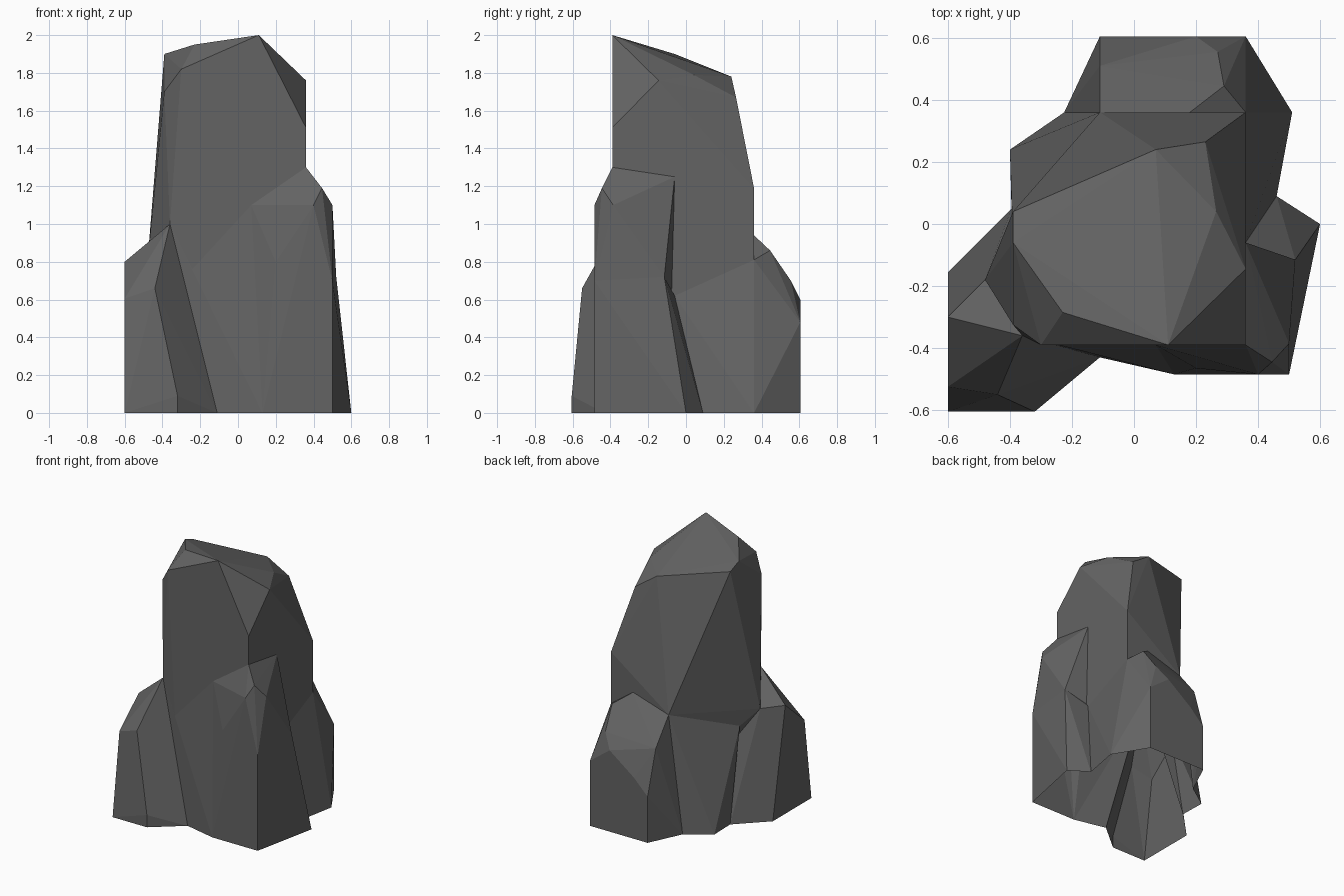
import bpy, bmesh
from mathutils import Vector as V

if "Cube" in bpy.data.objects:
    bpy.data.objects.remove(bpy.data.objects["Cube"])

stone = bpy.data.materials.new("dark grey stone")
stone.diffuse_color = (0.125, 0.125, 0.125, 1)
stone.use_nodes = True
stone.node_tree.nodes["Principled BSDF"].inputs["Base Color"].default_value = stone.diffuse_color


def chunk(name, foot, crown, core=0):
    """Faceted boulder: hull of a ground outline, its upper corners and a core axis."""
    pts = [V((x, y, 0)) for x, y in foot] + [V(p) for p in crown]
    pts += [V((0, 0, 0)), V((0, 0, core))]
    bm = bmesh.new()
    for p in pts:
        bm.verts.new(p)
    bmesh.ops.convex_hull(bm, input=bm.verts)
    bmesh.ops.delete(bm, geom=[v for v in bm.verts if not v.link_faces], context="VERTS")
    bmesh.ops.recalc_face_normals(bm, faces=bm.faces)
    me = bpy.data.meshes.new(name)
    bm.to_mesh(me)
    bm.free()
    me.materials.append(stone)
    ob = bpy.data.objects.new(name, me)
    bpy.context.collection.objects.link(ob)
    return ob


# corners shared by neighbouring chunks
shoulder, hip, rear = (-.36, -.36, 1), (-.48, -.18, .79), (-.11, .36, .85)
lip, spur, waist = (.07, -.39, 1.1), (.36, -.06, 1.25), (-.39, -.07, .68)
ridge, brow = (.52, -.115, .72), (.5, -.485, .7)
corner, heel, nook = (.36, .36), (.51, .36), (.46, .09)
toe, cleft, flank, notch = (.13, -.485), (-.11, -.43), (-.225, .36), (-.395, .05)
front_foot, ankle = (.5, -.485), (.36, .36, .81)

# tall central column with a sloping cap
rock = chunk("rock_spire", [corner, (.36, -.39), (-.2, -.39)], [
    (.11, -.39, 2), (-.23, -.285, 1.95), (-.39, -.06, 1.9), (-.39, .04, 1.86),
    (.07, .24, 1.78), (.23, .265, 1.67), (.265, .04, 1.79), (.36, -.145, 1.76),
    (.36, -.39, 1.51), (-.3, -.39, 1.82), (-.39, -.325, 1.7),
    (.36, .36, 1.19), rear, shoulder, hip, waist])

# foot of the column, back left
base = chunk("back_left_foot", [(-.4, .24), flank, notch], [rear, waist], .8)

# flared foot on the right
slab = chunk("right_slab", [nook, heel, corner], [ankle, (.36, -.06, .62)], .6)

# front right buttress and its spreading toe
buttress = chunk("right_buttress", [front_foot, toe], [
    (.36, -.39, 1.3), (.445, -.445, 1.19), (.4, -.485, 1.1), (.5, -.385, 1.1),
    (.2, -.465, .8), brow, ridge, spur, lip], 1)
spread = chunk("right_toe", [front_foot, (.6, 0), nook], [brow, ridge, (.36, -.06, .62)], .5)

# shallow skirt across the front
skirt = chunk("front_skirt", [toe, (0, -.43), cleft], [shoulder, lip], .8)

# front left boulder
left = chunk("left_boulder",
             [(-.32, -.605), (-.6, -.605), (-.6, -.155), notch, cleft],
             [(-.6, -.3, .8), (-.6, -.525, .605), (-.44, -.55, .66),
              (-.32, -.605, .09), shoulder, hip], .7)

# back boulder
back = chunk("back_boulder", [(.36, .605), (-.11, .605), flank, heel], [
    (-.11, .605, .34), (0, .605, .45), (.2, .605, .6), (.36, .605, .48),
    (.27, .555, .7), (.29, .445, .86), (.18, .36, .94), (-.11, .51, .66),
    ankle, rear], .8)

# fuse the chunks into one shell
parts = [base, slab, buttress, spread, skirt, left, back]
for p in parts:
    mod = rock.modifiers.new("fuse", "BOOLEAN")
    mod.operation = "UNION"
    mod.solver = "EXACT"
    mod.object = p
fused = bpy.data.meshes.new_from_object(
    rock.evaluated_get(bpy.context.evaluated_depsgraph_get()))
rock.modifiers.clear()
rock.data = fused
for p in parts:
    bpy.data.objects.remove(p)

# open underside, flat facets
bm = bmesh.new()
bm.from_mesh(fused)
bmesh.ops.bisect_plane(bm, geom=bm.verts[:] + bm.edges[:] + bm.faces[:],
                       plane_co=(0, 0, .001), plane_no=(0, 0, 1), clear_inner=True)
for f in bm.faces:
    f.smooth = False
for v in bm.verts:
    if v.co.z < .002:
        v.co.z = 0
bm.to_mesh(fused)
bm.free()
